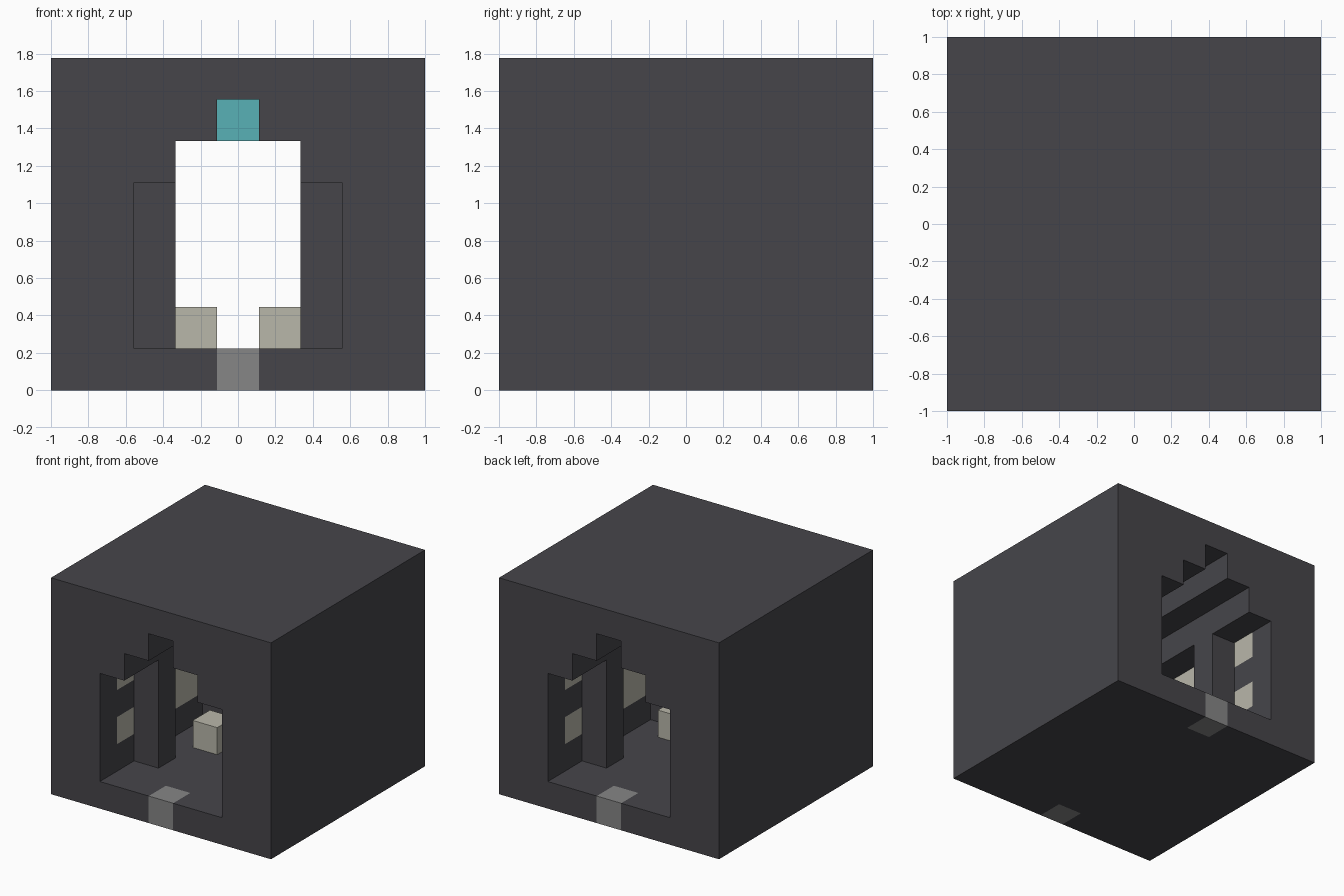
import bpy
import bmesh

U = 2 / 9  # one block of the building grid

cube = bpy.data.objects.get("Cube")
if cube:
    bpy.data.objects.remove(cube, do_unlink=True)


def srgb(*rgb):
    return tuple(((v / 255 + 0.055) / 1.055) ** 2.4 for v in rgb) + (1.0,)


def material(name, color):
    mat = bpy.data.materials.new(name)
    mat.use_nodes = True
    mat.diffuse_color = color
    bsdf = next(n for n in mat.node_tree.nodes if n.type == 'BSDF_PRINCIPLED')
    bsdf.inputs["Base Color"].default_value = color
    return mat


STONE = material("dark stone", srgb(70, 69, 74))
BEIGE = material("warm beige", srgb(185, 183, 170))
GREY = material("mid grey", srgb(134, 134, 134))
CYAN = material("lamp cyan", srgb(89, 177, 182))


def finish(name, bm, mat):
    bmesh.ops.recalc_face_normals(bm, faces=bm.faces)
    mesh = bpy.data.meshes.new(name)
    bm.to_mesh(mesh)
    bm.free()
    mesh.materials.append(mat)
    obj = bpy.data.objects.new(name, mesh)
    bpy.context.collection.objects.link(obj)
    return obj


def box(name, x, y, z, mat):
    """Box from (low, high) ranges in grid units, x and y about the centre."""
    bm = bmesh.new()
    bmesh.ops.create_cube(bm, size=1)
    for v in bm.verts:
        v.co = [U * (r[0] if c < 0 else r[1]) for c, r in zip(v.co, (x, y, z))]
    return finish(name, bm, mat)


def span(a, b, side):
    return (a, b) if side > 0 else (-b, -a)


cutters = []

# Solid building block
building = box("building", (-4.5, 4.5), (-4.5, 4.5), (0, 8), STONE)

# Stepped archway running from front to back
half = [(2.5, 1), (2.5, 5), (1.5, 5), (1.5, 6), (0.5, 6), (0.5, 7)]
profile = half + [(-x, z) for x, z in reversed(half)]
bm = bmesh.new()
face = bm.faces.new([bm.verts.new((x * U, -5 * U, z * U)) for x, z in profile])
ext = bmesh.ops.extrude_face_region(bm, geom=[face])
for v in ext["geom"]:
    if isinstance(v, bmesh.types.BMVert):
        v.co.y = 5 * U
cutters.append(finish("archway_cutter", bm, STONE))

# Wall panels set flush in both sides: small ones by the doors, a large one inside
panels = [((-3.5, -2.5), (2, 3)), ((-3.5, -2.5), (4, 5)),
          ((2.5, 3.5), (2, 3)), ((2.5, 3.5), (4, 5)),
          ((-1.5, 1.5), (2, 5))]
for side, label in ((1, "left"), (-1, "right")):
    for i, (y, z) in enumerate(panels):
        box(f"{label}_wall_panel_{i + 1}", span(2.5, 3.5, side), y, z, BEIGE)
        # the niche stays just below the ceiling step to keep the cut clean
        cutters.append(box("niche_cutter", span(2.5 - 0.4, 3.5, side), y, z, STONE))

# Doorsteps at both ends
for side, label in ((-1, "front"), (1, "back")):
    box(f"{label}_doorstep", (-0.5, 0.5), span(3.5, 4.5, side), (0, 1), GREY)
    cutters.append(box("doorstep_cutter", (-0.5, 0.5), span(3.5, 5, side),
                       (-0.5, 1.5), STONE))

# Cut the building and discard the cutters
for cutter in cutters:
    mod = building.modifiers.new("cut", 'BOOLEAN')
    mod.operation = 'DIFFERENCE'
    mod.solver = 'EXACT'
    mod.object = cutter
bpy.context.view_layer.update()
deps = bpy.context.evaluated_depsgraph_get()
carved = bpy.data.meshes.new_from_object(building.evaluated_get(deps))
building.modifiers.clear()
building.data = carved
carved.materials.clear()
carved.materials.append(STONE)
for poly in carved.polygons:
    poly.material_index = 0
for cutter in cutters:
    bpy.data.objects.remove(cutter, do_unlink=True)

# Four pillars between the doors and the room
for sx, lx in ((1, "left"), (-1, "right")):
    for sy, ly in ((-1, "front"), (1, "back")):
        box(f"{ly}_{lx}_pillar", span(1.5, 2.5, sx), span(1.5, 2.5, sy), (1, 5), STONE)

# Two stools and the hanging lamp
box("right_stool", (-1.5, -0.5), (-0.5, 0.5), (1, 2), BEIGE)
box("left_stool", (0.5, 1.5), (-1.5, -0.5), (1, 2), BEIGE)
box("ceiling_lamp", (-0.5, 0.5), (-0.5, 0.5), (6, 7), CYAN)
